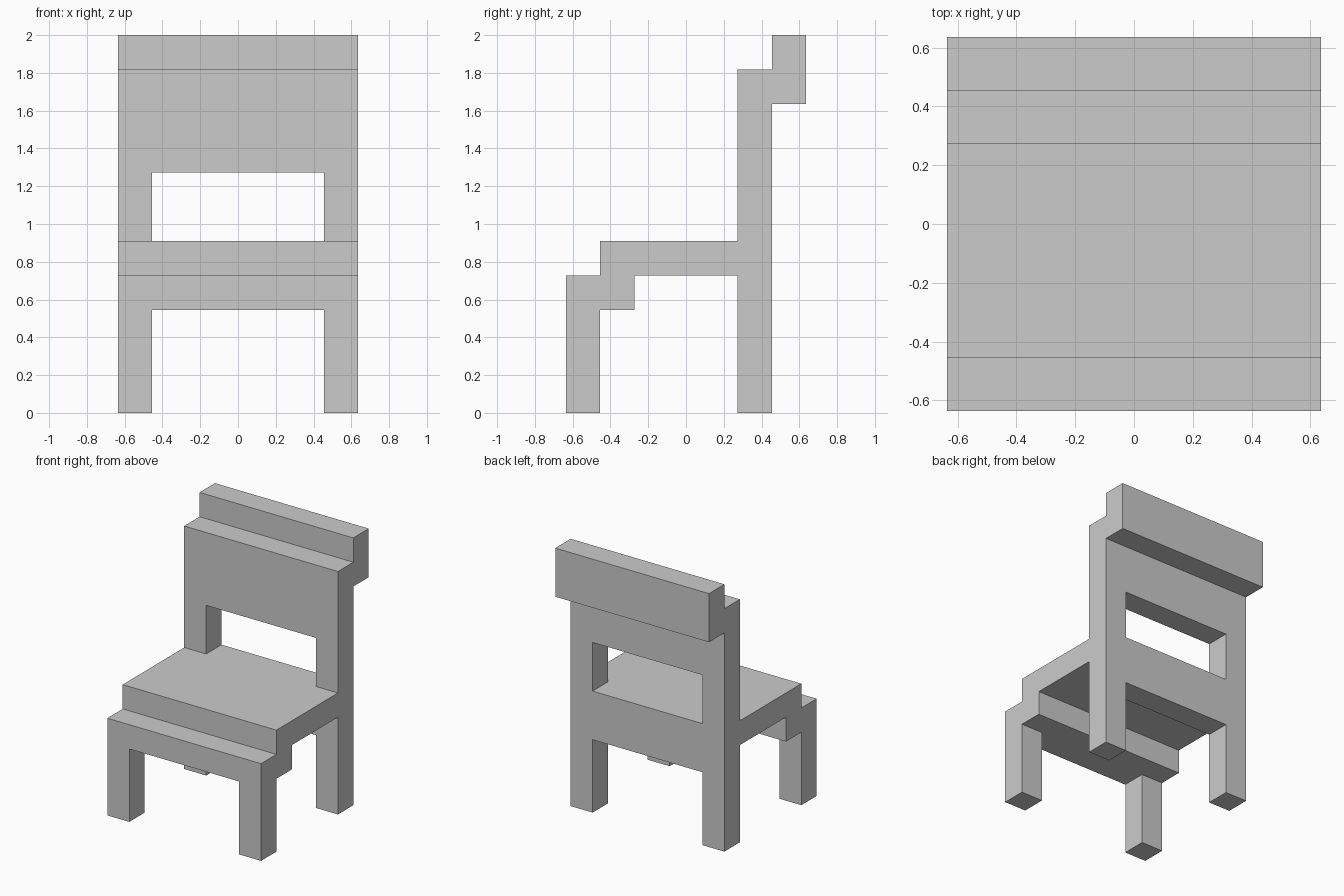
import bpy
from math import pi

if "Cube" in bpy.data.objects:
    bpy.data.objects.remove(bpy.data.objects["Cube"])

U = 2 / 11  # one grid block


def profile(name, loops, depth, location, rotation):
    """Flat outline (further loops are holes) extruded to a solid, in blocks."""
    curve = bpy.data.curves.new(name, 'CURVE')
    curve.dimensions = '2D'
    curve.fill_mode = 'BOTH'
    curve.extrude = depth * U / 2
    for points in loops:
        spline = curve.splines.new('POLY')
        spline.points.add(len(points) - 1)
        for p, (a, b) in zip(spline.points, points):
            p.co = (a * U, b * U, 0, 1)
        spline.use_cyclic_u = True
        spline.use_smooth = False
    obj = bpy.data.objects.new(name, curve)
    obj.location = [c * U for c in location]
    obj.rotation_euler = rotation
    bpy.context.collection.objects.link(obj)
    bpy.ops.object.select_all(action='DESELECT')
    obj.select_set(True)
    bpy.context.view_layer.objects.active = obj
    bpy.ops.object.convert(target='MESH')


def box(name, lo, hi):
    bpy.ops.mesh.primitive_cube_add(size=1, location=[(a + b) / 2 * U for a, b in zip(lo, hi)])
    obj = bpy.context.object
    obj.name = name
    obj.scale = [(b - a) * U for a, b in zip(lo, hi)]
    bpy.ops.object.transform_apply(location=False, rotation=False, scale=True)


# Seat with stepped front edge: side outline (y, z) across the full width
profile('seat', [[(-3.5, 3), (-1.5, 3), (-1.5, 4), (1.5, 4), (1.5, 5),
                  (-2.5, 5), (-2.5, 4), (-3.5, 4)]],
        7, (0, 0, 0), (pi / 2, 0, pi / 2))

# Backrest with rear legs and window: front outline (x, z)
profile('backrest', [[(-3.5, 0), (-2.5, 0), (-2.5, 3), (2.5, 3), (2.5, 0),
                      (3.5, 0), (3.5, 10), (-3.5, 10)],
                     [(-2.5, 5), (-2.5, 7), (2.5, 7), (2.5, 5)]],
        1, (0, 2, 0), (pi / 2, 0, 0))

# Top rail set behind the backrest
box('top_rail', (-3.5, 2.5, 9), (3.5, 3.5, 11))

# Front legs
for side, x in (('left', -3.5), ('right', 2.5)):
    box(f'front_leg_{side}', (x, -3.5, 0), (x + 1, -2.5, 3))
